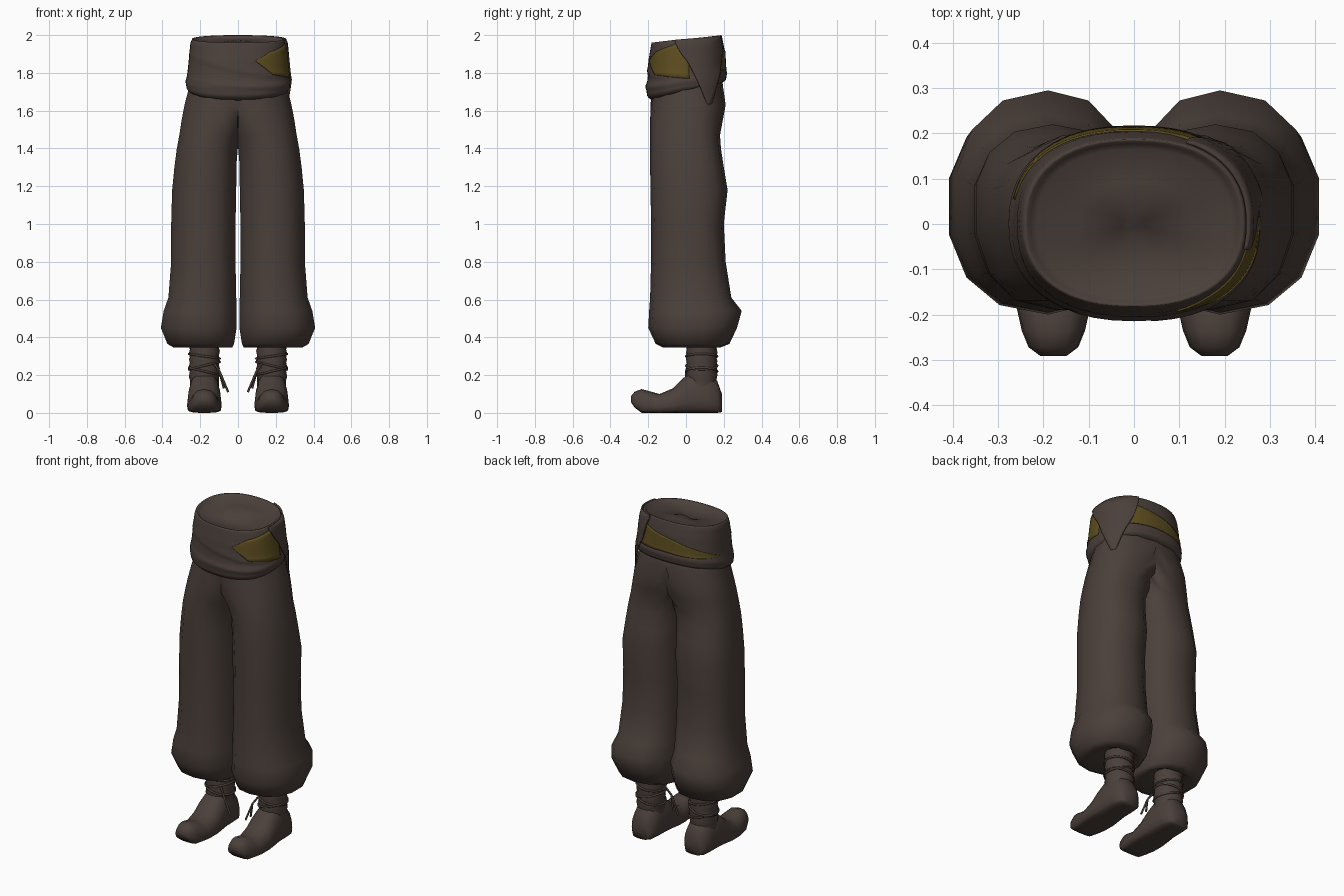
import bpy, bmesh, math

cube = bpy.data.objects.get("Cube")
if cube:
    bpy.data.objects.remove(cube)


def make_material(name, colour):
    mat = bpy.data.materials.new(name)
    mat.use_nodes = True
    mat.diffuse_color = (*colour, 1)
    mat.node_tree.nodes["Principled BSDF"].inputs["Base Color"].default_value = (*colour, 1)
    return mat


BROWN = make_material("dark brown cloth", (0.07, 0.051, 0.043))
OLIVE = make_material("olive gold lining", (0.11, 0.075, 0.014))


def lerp(points, t):
    """Piecewise linear value through (position, value) points."""
    if t <= points[0][0]:
        return points[0][1]
    for (a, p), (b, q) in zip(points, points[1:]):
        if t <= b:
            return p + (q - p) * (t - a) / (b - a)
    return points[-1][1]


def power(value, exponent):
    return math.copysign(abs(value) ** exponent, value)


def loft(name, rings, mat, closed=True, caps=True, mirror=False, solid=0):
    """Skin a list of equal-length point rings."""
    bm = bmesh.new()
    rows = [[bm.verts.new(p) for p in ring] for ring in rings]
    count = len(rows[0])
    for low, high in zip(rows, rows[1:]):
        for j in range(count if closed else count - 1):
            k = (j + 1) % count
            bm.faces.new((low[j], low[k], high[k], high[j]))
    if caps:
        bm.faces.new(rows[0][::-1])
        bm.faces.new(rows[-1])
    if mirror:
        # Open the seam so both halves join into one surface
        inner = [f for f in bm.faces if all(v.co.x < 0.0001 for v in f.verts)]
        bmesh.ops.delete(bm, geom=inner, context='FACES')
    if closed:
        bmesh.ops.recalc_face_normals(bm, faces=bm.faces)
    for face in bm.faces:
        face.smooth = True
    mesh = bpy.data.meshes.new(name)
    bm.to_mesh(mesh)
    bm.free()
    mesh.materials.append(mat)
    obj = bpy.data.objects.new(name, mesh)
    bpy.context.collection.objects.link(obj)
    if solid:
        mod = obj.modifiers.new("thickness", 'SOLIDIFY')
        mod.thickness = solid
        mod.offset = -1
    if mirror:
        obj.modifiers.new("mirror", 'MIRROR').use_clip = True
    return obj


# Trouser legs: height, centre x, outer x, inner x, front y, back y
LEG = [
    (0.37, 0.18, 0.26, 0.10, -0.02, 0.16),
    (0.345, 0.18, 0.34, 0.03, -0.12, 0.18),
    (0.365, 0.19, 0.375, 0.02, -0.16, 0.23),
    (0.45, 0.19, 0.41, 0.006, -0.20, 0.27),
    (0.54, 0.19, 0.395, 0.006, -0.195, 0.295),
    (0.61, 0.19, 0.37, 0.008, -0.19, 0.24),
    (0.80, 0.18, 0.355, 0.012, -0.185, 0.21),
    (1.0, 0.18, 0.355, 0.012, -0.185, 0.20),
    (1.18, 0.18, 0.35, 0.008, -0.188, 0.22),
    (1.30, 0.17, 0.338, 0.008, -0.19, 0.20),
    (1.40, 0.16, 0.325, 0, -0.19, 0.185),
    (1.47, 0.14, 0.312, -0.03, -0.19, 0.18),
    (1.55, 0.09, 0.30, -0.09, -0.19, 0.195),
    (1.63, 0.04, 0.285, -0.2, -0.187, 0.21),
    (1.72, 0, 0.262, -0.26, -0.185, 0.197),
    (1.82, 0, 0.245, -0.25, -0.175, 0.185),
]


def leg_ring(z, cx, outer, inner, front, back, sides=14, cy=0.04):
    ring = []
    for i in range(sides):
        a = math.tau * (i + 0.5) / sides
        c, s = power(math.cos(a), 0.88) * 1.015, power(math.sin(a), 0.88)
        x = cx + c * ((outer - cx) if c > 0 else (cx - inner))
        y = cy + s * ((back - cy) if s > 0 else (cy - front))
        ring.append((max(x, 0), y, z))
    return ring


loft("trouser_legs", [leg_ring(*row) for row in LEG], BROWN, mirror=True)

# Waist sash: one surface shared by the wrap, its lining and the side flap
WIDTH = [(0, 0.25), (0.06, 0.272), (0.2, 0.278), (0.33, 0.268), (0.7, 0.258), (0.92, 0.252), (1, 0.243)]
DEPTH = [(0, 0.18), (0.06, 0.205), (0.22, 0.212), (0.33, 0.203), (0.7, 0.198), (0.92, 0.187), (1, 0.182)]


def rim(a):
    return 1.98 + 0.02 * math.sin(a)


def hem(a):
    return 1.70 + 0.045 * math.sin(a)


def sash_point(a, z, lift=0.0, folds=True):
    v = (z - hem(a)) / (rim(a) - hem(a))
    grow = lift
    if folds:
        front = max(0, 0.4 - math.sin(a)) / 1.4
        for centre, drop, size in ((0.52, 0.2, 0.012), (0.25, 0.07, 0.007)):
            d = v - centre + drop * math.cos(a)
            if d > -0.03:
                grow += size * front * math.exp(-abs(d) / 0.09) * (1 - v)
    c, s = power(math.cos(a), 0.86), power(math.sin(a), 0.86)
    back = 0.006 if s > 0 else 0
    return (c * (lerp(WIDTH, v) + grow), s * (lerp(DEPTH, v) + grow + back), z)


angles = [math.tau * i / 48 for i in range(48)]
sash = []
for i in range(29):
    v = i / 28
    sash.append([sash_point(a, hem(a) + v * (rim(a) - hem(a))) for a in angles])
# Rolled rim and shallow inner floor
for scale, drop in ((0.97, 0.002), (0.94, 0.012), (0.88, 0.02), (0.5, 0.028), (0.1, 0.03)):
    sash.append([(x * scale, y * scale, z - drop) for x, y, z in sash[28]])
loft("waist_sash", sash, BROWN)


def sash_panel(name, mat, top, bottom, lift, solid, columns=28, rows=8):
    """Piece of cloth lying on the sash between two edge lines (degrees, height)."""
    first, last = bottom[0][0], bottom[-1][0]
    grid = []
    for r in range(rows + 1):
        line = []
        for c in range(columns + 1):
            deg = first + (last - first) * c / columns
            a = math.radians(deg)
            low, high = lerp(bottom, deg), min(lerp(top, deg), rim(a))
            z = low + (high - low) * r / rows
            on_body = max(z, hem(a) + 0.05)
            x, y, _ = sash_point(a, on_body, lift)
            line.append((x, y, z))
        grid.append(line)
    return loft(name, grid, mat, closed=False, caps=False, solid=solid)


sash_panel("front_lining", OLIVE,
           [(-72, 1.865), (-53, 1.91), (-10, 1.955), (3, 1.95)],
           [(-72, 1.86), (-50, 1.79), (3, 1.77)], 0.004, 0.006)
sash_panel("back_lining", OLIVE,
           [(38, 1.965), (90, 1.91), (168, 1.808)],
           [(38, 1.81), (90, 1.82), (168, 1.80)], 0.004, 0.006)
sash_panel("side_flap", BROWN,
           [(-14, 2.0), (66, 2.0)],
           [(-14, 1.96), (0, 1.87), (30, 1.60), (44, 1.74), (58, 1.86), (66, 1.98)],
           0.012, 0.008)

# Boot feet: y, sole height, top height, half width
FOOT = [
    (-0.292, 0.058, 0.088, 0.028),
    (-0.272, 0.028, 0.112, 0.055),
    (-0.235, 0, 0.126, 0.07),
    (-0.19, 0, 0.114, 0.08),
    (-0.14, 0, 0.10, 0.088),
    (-0.07, 0, 0.13, 0.092),
    (-0.02, 0, 0.18, 0.09),
    (0.03, 0, 0.22, 0.086),
    (0.11, 0, 0.22, 0.084),
    (0.165, 0, 0.17, 0.074),
    (0.19, 0.004, 0.10, 0.05),
]


def foot_ring(y, low, high, half, sides=16):
    ring = []
    for i in range(sides):
        a = math.tau * i / sides
        c, s = power(math.cos(a), 0.75), math.sin(a)
        mid = low + 0.3 * (high - low)
        z = mid + (s * (high - mid) if s > 0 else power(s, 0.4) * (mid - low))
        ring.append((0.178 + half * c, y, z))
    return ring


loft("boot_feet", [foot_ring(*row) for row in FOOT], BROWN, mirror=True)

# Boot shafts with wrinkled ankles
shaft = []
for i in range(15):
    z = 0.1 + 0.02 * i
    r = 0.077 + (0.005 if i % 2 else 0) * (i > 4)
    shaft.append([(0.178 + r * math.cos(a), 0.083 + r * 1.02 * math.sin(a),
                   z + 0.008 * math.sin(a + i)) for a in angles[::3]])
loft("boot_shafts", shaft, BROWN, mirror=True)


def cord(name, points, radius, cyclic=False):
    curve = bpy.data.curves.new(name, 'CURVE')
    curve.dimensions = '3D'
    curve.bevel_depth = radius
    curve.bevel_resolution = 1
    curve.use_fill_caps = True
    spline = curve.splines.new('POLY')
    spline.points.add(len(points) - 1)
    for point, co in zip(spline.points, points):
        point.co = (*co, 1)
    spline.use_cyclic_u = cyclic
    curve.materials.append(BROWN)
    obj = bpy.data.objects.new(name, curve)
    bpy.context.collection.objects.link(obj)
    return obj


# Ankle wraps and hanging lace ends on each boot
for side, label in ((1, "left"), (-1, "right")):
    for n, (height, tilt) in enumerate(((0.22, 0.02), (0.25, -0.02), (0.30, 0.012))):
        cord(f"{label}_ankle_wrap_{n + 1}",
             [(side * (0.178 + 0.082 * math.cos(a)), 0.083 + 0.083 * math.sin(a),
               height + tilt * math.cos(a)) for a in angles[::3]], 0.006, True)
    for n, (x, y, z) in enumerate(((0.052, 0.0, 0.11), (0.075, 0.015, 0.13))):
        cord(f"{label}_lace_end_{n + 1}",
             [(side * 0.125, 0.012, 0.26), (side * 0.098, 0.0, 0.22), (side * x, y, z)], 0.006)
